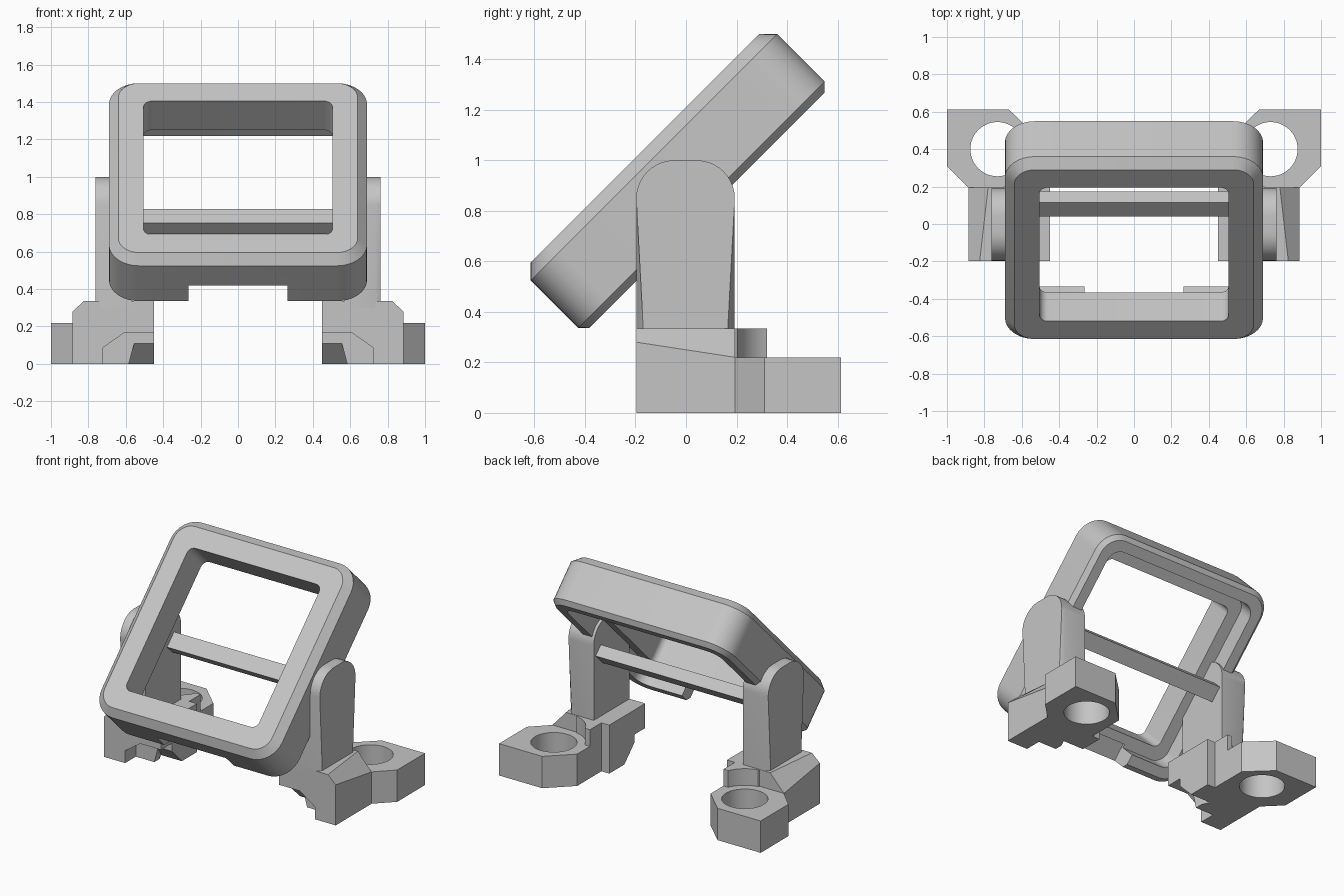
import bpy, bmesh, math
from mathutils import Vector

cube = bpy.data.objects.get("Cube")
if cube:
    bpy.data.objects.remove(cube, do_unlink=True)

GREY = (0.56, 0.56, 0.56, 1)
mat = bpy.data.materials.new("light_grey")
mat.use_nodes = True
mat.diffuse_color = GREY
for node in mat.node_tree.nodes:
    if node.type == 'BSDF_PRINCIPLED':
        node.inputs["Base Color"].default_value = GREY


def loft(name, rings, looped=False, bevel_last=0):
    """Skin a list of equal rings; cap the ends unless the rings form a loop."""
    bm = bmesh.new()
    loops = [[bm.verts.new(p) for p in ring] for ring in rings]
    pairs = list(zip(loops, loops[1:]))
    if looped:
        pairs.append((loops[-1], loops[0]))
    for a, b in pairs:
        for i in range(len(a)):
            j = (i + 1) % len(a)
            bm.faces.new((a[i], a[j], b[j], b[i]))
    if not looped:
        bm.faces.new(loops[0])
        cap = bm.faces.new(loops[-1])
        if bevel_last:
            bmesh.ops.bevel(bm, geom=list(cap.edges), offset=bevel_last,
                            segments=1, affect='EDGES')
    bmesh.ops.recalc_face_normals(bm, faces=bm.faces)
    me = bpy.data.meshes.new(name)
    bm.to_mesh(me)
    bm.free()
    me.materials.append(mat)
    ob = bpy.data.objects.new(name, me)
    bpy.context.collection.objects.link(ob)
    return ob


def activate(ob):
    bpy.ops.object.select_all(action='DESELECT')
    ob.select_set(True)
    bpy.context.view_layer.objects.active = ob


def cut(ob, cutter):
    cutter.hide_render = True
    mod = ob.modifiers.new("cut", 'BOOLEAN')
    mod.operation = 'DIFFERENCE'
    mod.solver = 'EXACT'
    mod.object = cutter
    activate(ob)
    bpy.ops.object.modifier_apply(modifier=mod.name)
    bpy.data.objects.remove(cutter, do_unlink=True)


def finish(ob, mirrored=False):
    activate(ob)
    bpy.ops.object.shade_smooth_by_angle(angle=math.radians(30))
    if mirrored:
        ob.modifiers.new("mirror", 'MIRROR')


def tilted(x, u, n):
    """Point in the leaning frame: u up the slope, n out of its front."""
    s = math.sqrt(0.5)
    return Vector((x, (u - n) * s, (u + n) * s))


def rounded_square(half, radius, n, centre=0.626, steps=8):
    ring = []
    for k, (sx, sy) in enumerate([(1, 1), (-1, 1), (-1, -1), (1, -1)]):
        for i in range(steps + 1):
            a = math.pi / 2 * (k + i / steps)
            ring.append(tilted(sx * (half - radius) + radius * math.cos(a),
                               centre + sy * (half - radius) + radius * math.sin(a), n))
    return ring


def box_uv(name, x, u0, u1, n0, n1):
    return loft(name, [[tilted(sx, u, n) for u, n in
                        ((u0, n0), (u1, n0), (u1, n1), (u0, n1))] for sx in (-x, x)])


def upright(name, outline, z0, z1):
    return loft(name, [[(x, y, z) for x, y in outline] for z in (z0, z1)])


def cylinder(name, x, y, r, z0, z1, steps=48):
    angles = [2 * math.pi * i / steps for i in range(steps)]
    return upright(name, [(x + r * math.cos(a), y + r * math.sin(a)) for a in angles], z0, z1)


# Leaning square frame with chamfered rims and a stepped recess behind
BACK, STEP, FRONT = 0.509, 0.638, 0.856
frame = loft("tilted_frame", [rounded_square(*r) for r in (
    (0.64, 0.11, FRONT), (0.69, 0.16, FRONT - 0.05), (0.69, 0.16, BACK + 0.03),
    (0.66, 0.13, BACK), (0.59, 0.09, BACK), (0.59, 0.09, STEP),
    (0.505, 0.045, STEP), (0.505, 0.045, FRONT))], looped=True)
# Notch through the lower back lip
cut(frame, box_uv("notch_cutter", 0.265, -0.2, 0.06, 0.4, 0.655))
finish(frame)

# Cross bar behind the frame
finish(box_uv("cross_bar", 0.59, 0.56, 0.668, 0.424, 0.504))

# Round-topped side posts
outline = [(-0.197, 0.3), (0.193, 0.3)]
for side, start in ((1, 0), (-1, math.pi / 2)):
    for i in range(11):
        a = start + math.pi / 2 * i / 10
        outline.append((-0.002 + side * 0.045 + 0.15 * math.cos(a), 0.85 + 0.15 * math.sin(a)))
post = loft("side_post", [[(x, y, z) for y, z in outline] for x in (0.57, 0.763)],
            bevel_last=0.028)
finish(post, True)

# Bracket bases with a chamfer that widens towards the back
IN, OUT, TOP = 0.45, 0.885, 0.335
base = loft("bracket_base", [
    [(IN, y, 0), (OUT, y, 0), (OUT, y, low), (edge, y, TOP), (IN, y, TOP)]
    for y, low, edge in ((-0.197, 0.28, 0.825), (0.195, 0.22, 0.78))])
# Front channel under each base, then the sloped undercut behind it
channel = [(0.4, -0.1), (0.725, -0.1), (0.725, 0.085), (0.61, 0.165), (0.4, 0.165)]
cut(base, loft("channel_cutter", [[(x, y, z) for x, z in channel] for y in (-0.3, -0.08)]))
slope = [(-0.1, -0.1), (-0.1, 0.11), (-0.08, 0.11), (0.03, 0), (0.03, -0.1)]
cut(base, loft("undercut_cutter", [[(0.4, y, z) for y, z in slope],
                                   [(0.61 - 0.5 * max(z, 0), y, z) for y, z in slope]]))
finish(base, True)

# Screw pads with round holes
HOLE = (0.73, 0.4)
pad = upright("mounting_pad", [(0.51, 0.195), (0.51, 0.46), (0.67, 0.613), (1, 0.613),
                               (1, 0.31), (OUT, 0.195)], 0, 0.22)
cut(pad, cylinder("hole_cutter", *HOLE, 0.145, -0.1, 0.4))
finish(pad, True)

# Shoulder beside each hole, hollowed to clear a screw head
shoulder = upright("pad_shoulder", [(0.51, 0.195), (0.51, 0.32), (0.62, 0.32), (0.7, 0.195)],
                   0.2, TOP)
cut(shoulder, cylinder("clearance_cutter", *HOLE, 0.2, 0.1, 0.5))
finish(shoulder, True)
